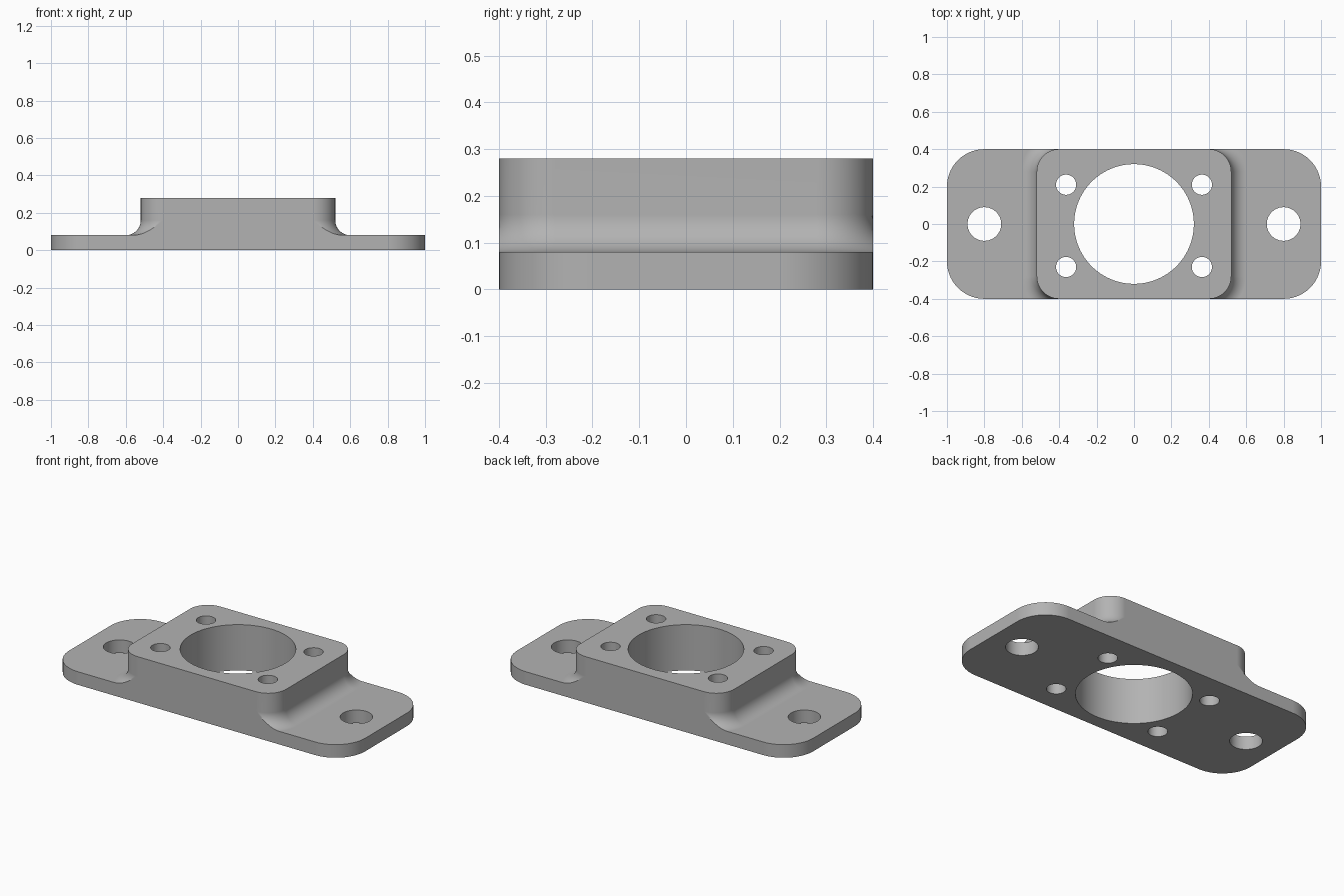
import bpy, bmesh
from math import sin, cos, asin, pi

cube = bpy.data.objects.get("Cube")
if cube:
    bpy.data.objects.remove(cube, do_unlink=True)

# Main dimensions
LENGTH, DEPTH = 1.0, 0.4            # half sizes of the flange
FLANGE_TOP, BLOCK_TOP = 0.08, 0.28
FLANGE_R, BLOCK_X, BLOCK_R, FILLET = 0.2, 0.52, 0.12, 0.08
STEPS = 14

grey = bpy.data.materials.new("plain grey")
grey.use_nodes = True
grey.diffuse_color = (0.45, 0.45, 0.45, 1)
grey.node_tree.nodes["Principled BSDF"].inputs["Base Color"].default_value = (0.45, 0.45, 0.45, 1)


def end_profile(half_x, radius, offset=0.0):
    """Rounded end running front to back, grown outward and trimmed at the sides."""
    r = radius + offset
    reach = asin(min(1.0, radius / r))
    cx, cy = half_x - radius, DEPTH - radius
    arc = [reach * i / STEPS for i in range(STEPS + 1)]
    front = [(cx + r * cos(a), -cy - r * sin(a)) for a in reversed(arc)]
    back = [(cx + r * cos(a), cy + r * sin(a)) for a in arc]
    return front + back


def bridge(bm, low, high):
    for i in range(len(low) - 1):
        bm.faces.new((low[i], low[i + 1], high[i + 1], high[i]))


# Flange and raised block, joined by the fillet
bm = bmesh.new()
levels = [(FILLET * (1 - sin(t)), FLANGE_TOP + FILLET * (1 - cos(t)))
          for t in (pi / 2 * k / STEPS for k in range(STEPS + 1))]
levels.append((0.0, BLOCK_TOP))
ends = []
for side in (1, -1):
    def ring(points, z):
        return [bm.verts.new((side * x, y, z)) for x, y in points]
    outline = end_profile(LENGTH, FLANGE_R)
    bottom, rim = ring(outline, 0), ring(outline, FLANGE_TOP)
    rings = [ring(end_profile(BLOCK_X, BLOCK_R, d), z) for d, z in levels]
    bridge(bm, bottom, rim)
    for low, high in zip(rings, rings[1:]):
        bridge(bm, low, high)
    bm.faces.new(rim + rings[0][::-1])
    ends.append((bottom, rim, rings))

(right_bottom, right_rim, right_rings), (left_bottom, left_rim, left_rings) = ends
bm.faces.new(right_bottom + left_bottom[::-1])
bm.faces.new(right_rings[-1] + left_rings[-1][::-1])
for i in (0, -1):                   # flat front and back walls
    right = [right_bottom[i], right_rim[i]] + [r[i] for r in right_rings]
    left = [left_bottom[i], left_rim[i]] + [r[i] for r in left_rings]
    bm.faces.new(right + left[::-1])
bmesh.ops.recalc_face_normals(bm, faces=bm.faces)
mesh = bpy.data.meshes.new("flange_housing")
bm.to_mesh(mesh)
bm.free()
mesh.materials.append(grey)
housing = bpy.data.objects.new("flange_housing", mesh)
bpy.context.collection.objects.link(housing)

# Through holes: bore, two mounting holes, four bolt holes
holes = [(0, 0, 0.32, 96)]
for side in (1, -1):
    holes.append((side * 0.8, 0, 0.09, 48))
    holes += [(side * 0.363, y, 0.054, 40) for y in (0.21, -0.23)]
bm = bmesh.new()
for x, y, r, sides in holes:
    made = bmesh.ops.create_cone(bm, cap_ends=True, segments=sides,
                                 radius1=r, radius2=r, depth=1)
    bmesh.ops.translate(bm, verts=made["verts"], vec=(x, y, 0.1))
cut_mesh = bpy.data.meshes.new("hole_cutter")
bm.to_mesh(cut_mesh)
bm.free()
cut_mesh.materials.append(grey)
cutter = bpy.data.objects.new("hole_cutter", cut_mesh)
cutter.hide_render = True
bpy.context.collection.objects.link(cutter)

bpy.ops.object.select_all(action="DESELECT")
bpy.context.view_layer.objects.active = housing
housing.select_set(True)
cut = housing.modifiers.new("holes", "BOOLEAN")
cut.operation, cut.solver, cut.object = "DIFFERENCE", "EXACT", cutter
bpy.ops.object.modifier_apply(modifier=cut.name)
bpy.data.objects.remove(cutter, do_unlink=True)

# Smooth curved walls, crisp edges, clean flat faces
bpy.ops.object.shade_smooth_by_angle(angle=pi / 6)
normals = housing.modifiers.new("flat face normals", "WEIGHTED_NORMAL")
normals.keep_sharp = True
